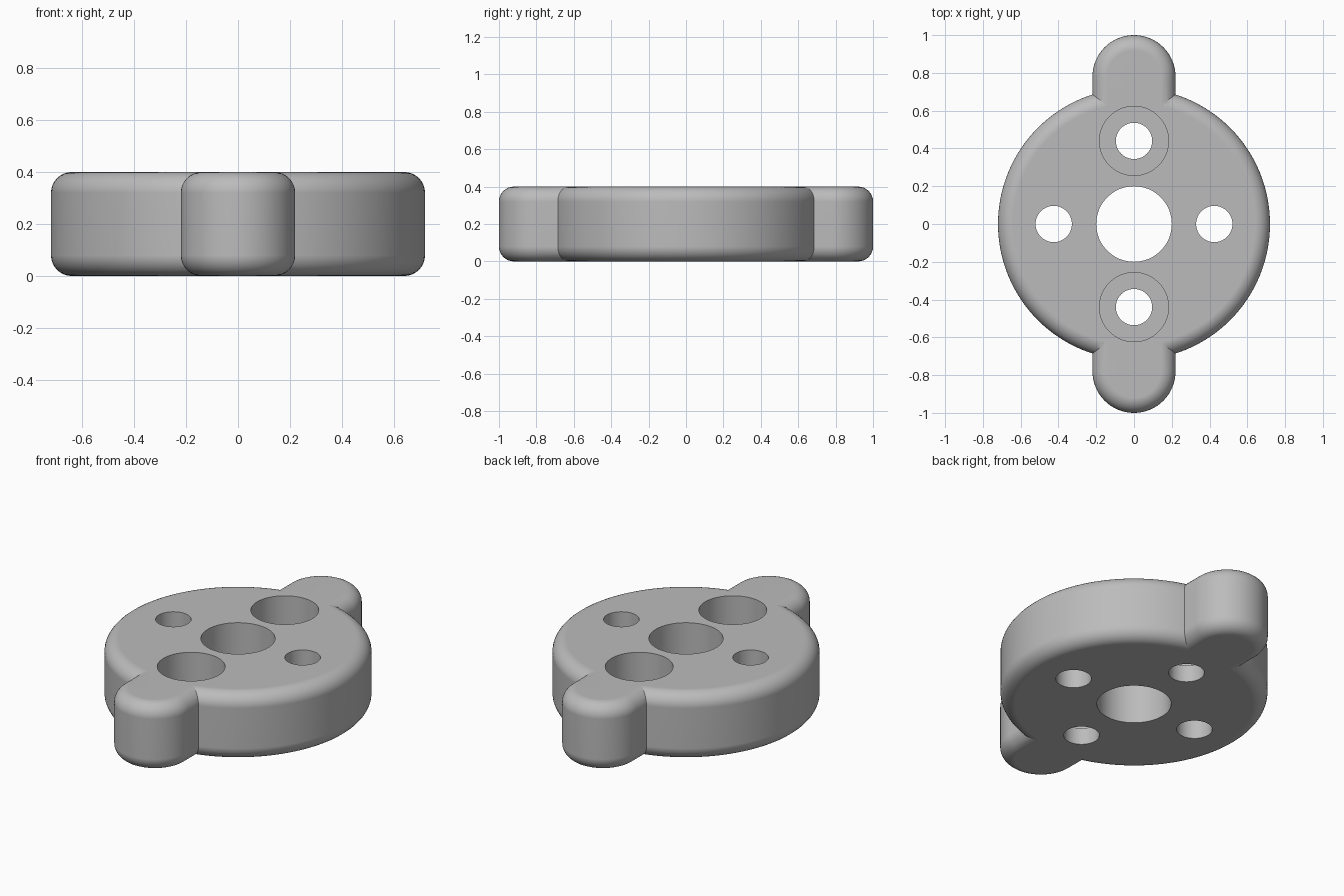
import bpy
import bmesh
from math import sin, cos, pi, radians

cube = bpy.data.objects.get("Cube")
if cube:
    bpy.data.objects.remove(cube, do_unlink=True)

HEIGHT, FILLET = 0.4, 0.08

grey = bpy.data.materials.new("plain_grey")
grey.use_nodes = True
grey.diffuse_color = (0.5, 0.5, 0.5, 1)
grey.node_tree.nodes["Principled BSDF"].inputs["Base Color"].default_value = (0.5, 0.5, 0.5, 1)


def arc(cy, r, start, end, n):
    """Points along an arc centred on (0, cy)."""
    return [(r * cos(start + (end - start) * i / n),
             cy + r * sin(start + (end - start) * i / n)) for i in range(n + 1)]


def rounded_prism(name, outline):
    """Extrude an outline and round its top and bottom rims."""
    bm = bmesh.new()
    base = bm.faces.new([bm.verts.new((x, y, 0)) for x, y in outline])
    top = bmesh.ops.extrude_face_region(bm, geom=[base], use_keep_orig=True)["geom"]
    bmesh.ops.translate(bm, vec=(0, 0, HEIGHT),
                        verts=[v for v in top if isinstance(v, bmesh.types.BMVert)])
    bmesh.ops.recalc_face_normals(bm, faces=bm.faces)
    rims = [e for e in bm.edges if abs(e.verts[0].co.z - e.verts[1].co.z) < 0.001]
    bmesh.ops.bevel(bm, geom=rims, offset=FILLET, offset_type='OFFSET',
                    segments=8, profile=0.5, affect='EDGES')
    mesh = bpy.data.meshes.new(name)
    bm.to_mesh(mesh)
    bm.free()
    mesh.materials.append(grey)
    obj = bpy.data.objects.new(name, mesh)
    bpy.context.collection.objects.link(obj)
    return obj


def drill(name, x, y, r, bottom=-0.1):
    """Vertical cylinder cutter from the given height up through the top."""
    depth = HEIGHT + 0.1 - bottom
    bpy.ops.mesh.primitive_cylinder_add(vertices=64, radius=r, depth=depth,
                                        location=(x, y, bottom + depth / 2))
    obj = bpy.context.object
    obj.name = name
    obj.data.materials.append(grey)
    return obj


def combine(target, tool, operation):
    """Apply a boolean and remove the tool."""
    mod = target.modifiers.new("boolean", 'BOOLEAN')
    mod.operation, mod.object, mod.solver = operation, tool, 'EXACT'
    bpy.context.view_layer.objects.active = target
    bpy.ops.object.modifier_apply(modifier=mod.name)
    bpy.data.objects.remove(tool, do_unlink=True)


# Round body with a rounded lug at the front and back
body = rounded_prism("lugged_disc", arc(0, 0.72, 0, 2 * pi, 128)[:-1])
lugs = rounded_prism("lug_bar", arc(0.78, 0.22, 0, pi, 32) + arc(-0.78, 0.22, pi, 2 * pi, 32))
combine(body, lugs, 'UNION')

# Central bore, side holes and counterbored holes
combine(body, drill("centre_bore", 0, 0, 0.2), 'DIFFERENCE')
for side in (-1, 1):
    combine(body, drill("side_hole", side * 0.425, 0, 0.096), 'DIFFERENCE')
    combine(body, drill("bolt_hole", 0, side * 0.44, 0.096), 'DIFFERENCE')
    combine(body, drill("counterbore", 0, side * 0.44, 0.183, 0.1), 'DIFFERENCE')

# Smooth rounded surfaces, crisp hole rims
bpy.ops.object.select_all(action='DESELECT')
body.select_set(True)
bpy.context.view_layer.objects.active = body
bpy.ops.object.shade_smooth_by_angle(angle=radians(30))
weighted = body.modifiers.new("weighted_normals", 'WEIGHTED_NORMAL')
weighted.keep_sharp = True
